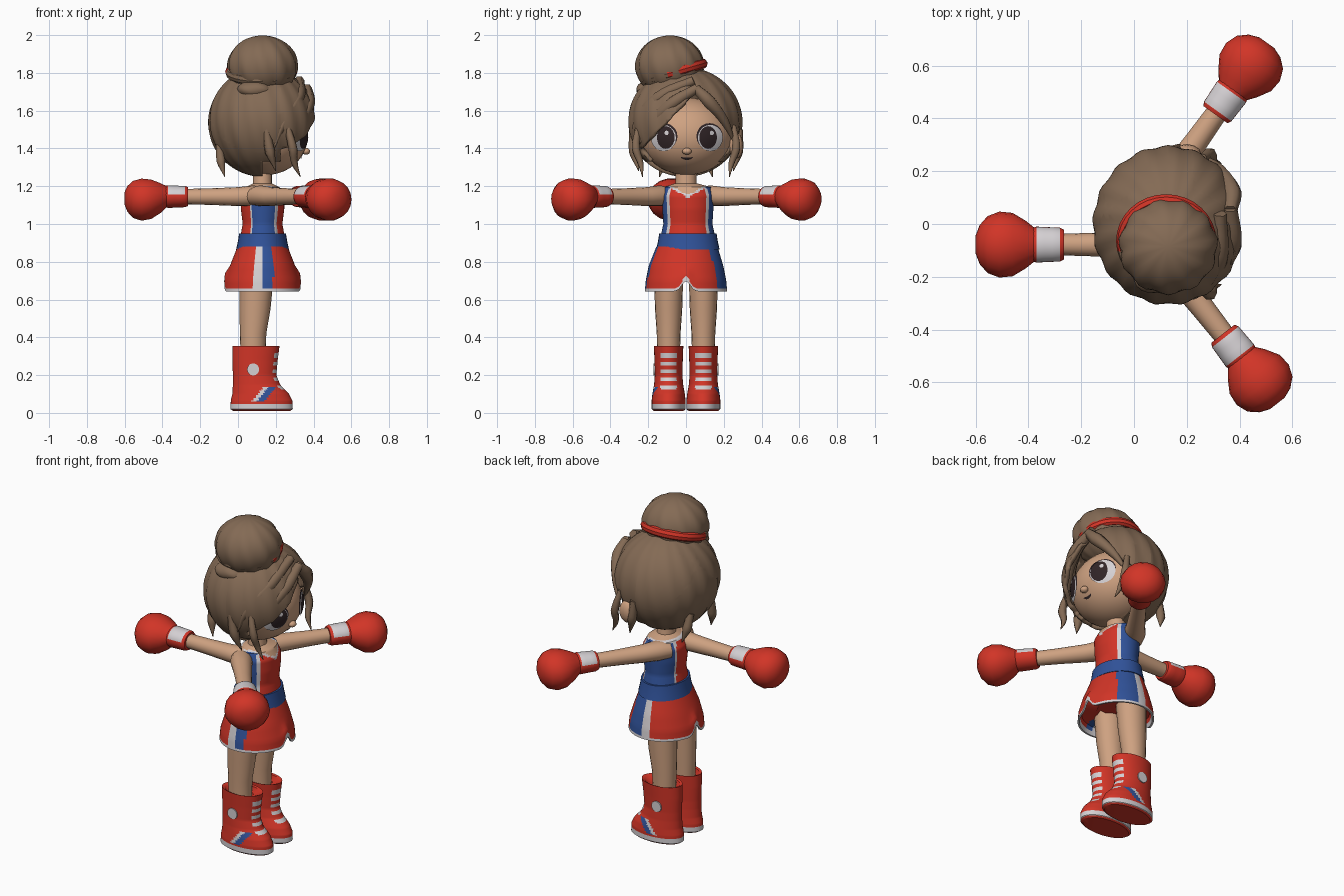
import bpy, bmesh, math
from mathutils import Matrix, Vector

if "Cube" in bpy.data.objects:
    bpy.data.objects.remove(bpy.data.objects["Cube"])

COL = {"red": (0.64, 0.035, 0.02), "hair_brown": (0.23, 0.145, 0.09), "skin": (0.62, 0.36, 0.22),
       "blue": (0.03, 0.085, 0.32), "off_white": (0.66, 0.63, 0.65), "dark": (0.03, 0.018, 0.02)}
NAMES = list(COL)
MATS = []
for n, c in COL.items():
    m = bpy.data.materials.new(n)
    m.diffuse_color = (*c, 1)
    m.use_nodes = True
    m.node_tree.nodes["Principled BSDF"].inputs["Base Color"].default_value = m.diffuse_color
    MATS.append(m)
CX = 0.13  # body axis in x


def finish(name, bm, color, matrix=None, angle=35):
    """color is a colour name or a rule: face centre -> colour name."""
    for f in bm.faces:
        c = color if isinstance(color, str) else color(f.calc_center_median())
        f.material_index = NAMES.index(c)
    if matrix:
        bmesh.ops.transform(bm, matrix=matrix, verts=bm.verts)
    me = bpy.data.meshes.new(name)
    bm.to_mesh(me)
    bm.free()
    for m in MATS:
        me.materials.append(m)
    ob = bpy.data.objects.new(name, me)
    bpy.context.collection.objects.link(ob)
    bpy.ops.object.select_all(action='DESELECT')
    ob.select_set(True)
    bpy.context.view_layer.objects.active = ob
    bpy.ops.object.shade_smooth_by_angle(angle=math.radians(angle))
    return ob


def loft(name, rings, color, n=24, sub=1, matrix=None, deform=None):
    """Stack of ellipses (x, y, z, rx, ry), capped at both ends."""
    full = []
    for a, b in zip(rings, rings[1:]):
        full += [[p + (q - p) * i / sub for p, q in zip(a, b)] for i in range(sub)]
    full.append(rings[-1])
    bm = bmesh.new()
    loops = []
    for x, y, z, rx, ry in full:
        loops.append([bm.verts.new((x + rx * math.cos(2 * math.pi * i / n),
                                    y + ry * math.sin(2 * math.pi * i / n), z)) for i in range(n)])
    for a, b in zip(loops, loops[1:]):
        for i in range(n):
            bm.faces.new((a[i], a[(i + 1) % n], b[(i + 1) % n], b[i]))
    bm.faces.new(loops[0][::-1])
    bm.faces.new(loops[-1])
    bmesh.ops.recalc_face_normals(bm, faces=bm.faces)
    if deform:
        for v in bm.verts:
            deform(v)
    return finish(name, bm, color, matrix)


def ball(name, center, radii, color, seg=24, ridges=0, amp=0.0, planes=(), cut=None):
    """Ellipsoid, optionally with combed ridges, sliced by planes and cut away by a rule."""
    bm = bmesh.new()
    bmesh.ops.create_uvsphere(bm, u_segments=seg, v_segments=seg * 2 // 3, radius=1)
    for v in bm.verts:
        az = math.atan2(v.co.y, v.co.x)
        k = 1 + amp * math.sin(ridges * az + 3 * v.co.z) * (1 - v.co.z ** 2)
        v.co = Vector([c + r * p * k for c, r, p in zip(center, radii, v.co)])
    for co, no in planes:
        bmesh.ops.bisect_plane(bm, geom=bm.verts[:] + bm.edges[:] + bm.faces[:], plane_co=co, plane_no=no)
    if cut:
        bmesh.ops.delete(bm, geom=[f for f in bm.faces if cut(f.calc_center_median())], context='FACES')
    return finish(name, bm, color)


def lock(name, pts, r=0.03):
    """Tapered strand of hair."""
    cu = bpy.data.curves.new(name, 'CURVE')
    cu.dimensions = '3D'
    cu.bevel_depth = r
    cu.bevel_resolution = 1
    cu.resolution_u = 5
    cu.use_fill_caps = True
    sp = cu.splines.new('BEZIER')
    sp.bezier_points.add(len(pts) - 1)
    for i, (bp, p) in enumerate(zip(sp.bezier_points, pts)):
        bp.co = p
        bp.handle_left_type = bp.handle_right_type = 'AUTO'
        bp.radius = max(0.08, math.sin(math.pi * (0.25 + 0.75 * i / (len(pts) - 1))))
    cu.materials.append(MATS[NAMES.index("hair_brown")])
    bpy.context.collection.objects.link(bpy.data.objects.new(name, cu))


# head, ear, nose, neck
FC, FR = (0.15, 0.005, 1.465), (0.22, 0.245, 0.205)
ball("head", FC, FR, "skin", 32)
ball("ear", (0.2, 0.265, 1.415), (0.055, 0.038, 0.068), "skin", 12)
ball("nose", (0.36, 0.005, 1.385), (0.022, 0.025, 0.018), "skin", 12)
loft("neck", [(CX, 0, 1.16, 0.06, 0.065), (CX, 0, 1.22, 0.05, 0.055), (CX, 0, 1.32, 0.05, 0.055)], "skin", 16)


def patch(name, y0, z0, ry, rz, off, color, bend=0.0):
    """Painted disc that follows the curve of the face."""
    bm = bmesh.new()

    def put(y, z):
        z += bend * ((y - y0) / ry) ** 2
        s = 1 - ((y - FC[1]) / FR[1]) ** 2 - ((z - FC[2]) / FR[2]) ** 2
        return bm.verts.new((FC[0] + FR[0] * math.sqrt(max(s, 0)) + off, y, z))
    mid, prev, n = put(y0, z0), None, 20
    for k in (0.35, 0.7, 1):
        ring = [put(y0 + k * ry * math.cos(2 * math.pi * i / n), z0 + k * rz * math.sin(2 * math.pi * i / n))
                for i in range(n)]
        for i in range(n):
            j = (i + 1) % n
            bm.faces.new((prev[i], ring[i], ring[j], prev[j]) if prev else (mid, ring[i], ring[j]))
        prev = ring
    finish(name, bm, color)


# eyes and mouth
for s in (-1, 1):
    y = 0.005 + s * 0.12
    patch("eye_lash", y, 1.464, 0.07, 0.07, 0.004, "dark")
    patch("eye_white", y + s * 0.004, 1.455, 0.066, 0.07, 0.007, "off_white")
    patch("eye_iris", y - s * 0.008, 1.458, 0.047, 0.06, 0.010, "dark")
    patch("eye_glint", y + 0.012, 1.482, 0.011, 0.012, 0.013, "off_white")
patch("mouth", 0.005, 1.345, 0.032, 0.006, 0.005, "dark", 0.008)


# hair cap with a clean opening for the face
SL = 1.05


def face_opening(c):
    if c.x > 0.13 and c.z < 1.33:
        return True
    return c.x > 0.225 and c.z < 1.70 - SL * abs(c.y - 0.05)


hair = ball("hair_cap", (CX, -0.005, 1.54), (0.285, 0.3, 0.29), "hair_brown", 72, 17, 0.015,
            [((0.13, 0, 0), (1, 0, 0)), ((0.225, 0, 0), (1, 0, 0)), ((0, 0, 1.33), (0, 0, 1)),
             ((0, 0.05, 1.70), (0, SL, 1)), ((0, 0.05, 1.70), (0, -SL, 1))], face_opening)
sol = hair.modifiers.new("thickness", 'SOLIDIFY')
sol.thickness = 0.025
sol.offset = -1

# bun, knot and hair band
ball("hair_bun", (CX, -0.085, 1.835), (0.185, 0.18, 0.163), "hair_brown", 40, 11, 0.03)
ball("bun_knot", (0.09, -0.19, 1.71), (0.1, 0.075, 0.05), "hair_brown", 20, 5, 0.05)
bm = bmesh.new()
N, M = 32, 8
g = [[bm.verts.new(((0.17 + 0.02 * math.cos(b)) * math.cos(a), (0.165 + 0.02 * math.cos(b)) * math.sin(a),
                    0.026 * math.sin(b))) for b in [2 * math.pi * j / M for j in range(M)]]
     for a in [2 * math.pi * i / N for i in range(N)]]
for i in range(N):
    for j in range(M):
        bm.faces.new((g[i][j], g[(i + 1) % N][j], g[(i + 1) % N][(j + 1) % M], g[i][(j + 1) % M]))
finish("hair_band", bm, lambda c: "red" if c.y > -0.02 else "hair_brown",
       Matrix.Translation((0.122, -0.065, 1.805)) @ Matrix.Rotation(math.radians(16), 4, 'X'))

# fringe and loose strands
lock("fringe_left", [(0.365, 0.06, 1.72), (0.37, -0.07, 1.64), (0.325, -0.18, 1.53), (0.27, -0.25, 1.42)], 0.038)
lock("fringe_left_outer", [(0.325, 0.04, 1.76), (0.315, -0.14, 1.67), (0.235, -0.255, 1.53), (0.19, -0.275, 1.4)], 0.038)
lock("fringe_right", [(0.365, 0.05, 1.72), (0.37, 0.12, 1.65), (0.325, 0.2, 1.55), (0.26, 0.26, 1.42)], 0.038)
for s in (-1, 1):
    lock("side_strand", [(0.26, s * 0.25, 1.52), (0.29, s * 0.265, 1.4), (0.3, s * 0.24, 1.32), (0.33, s * 0.23, 1.25)], 0.024)
    lock("ear_strand", [(0.15, s * 0.28, 1.5), (0.17, s * 0.275, 1.38), (0.2, s * 0.25, 1.28)], 0.03)
    lock("nape_strand", [(-0.1, s * 0.1, 1.42), (-0.09, s * 0.12, 1.33), (-0.07, s * 0.14, 1.25)], 0.028)


# torso: red top, blue side panels, white trims
def top_color(c):
    az = math.degrees(math.atan2(c.y, c.x - CX))
    edge = 1.14 + 0.55 * abs(c.y - 0.01) if abs(az) < 90 else 1.19
    if c.z > edge:
        return "off_white" if c.z < edge + 0.012 else "skin"
    lo, hi = (58, 150) if az > 0 else (53, 120)
    if abs(abs(az) - lo) < 4 or abs(abs(az) - hi) < 4:
        return "off_white"
    return "blue" if lo < abs(az) < hi else "red"


loft("torso", [(CX, 0.01, 0.93, 0.118, 0.145), (CX, 0.01, 1.0, 0.105, 0.13), (CX, 0.01, 1.08, 0.115, 0.135),
               (CX, 0.01, 1.15, 0.115, 0.138), (CX, 0.01, 1.195, 0.09, 0.122), (CX, 0, 1.215, 0.05, 0.06)],
     top_color, 72, 6)
loft("belt", [(CX, 0.01, 0.865, 0.14, 0.168), (CX, 0.01, 0.91, 0.13, 0.158), (CX, 0.01, 0.95, 0.124, 0.152)], "blue", 32)


# shorts with side stripes and white hem
def notch(y, z):
    return 0.055 * math.exp(-(y / 0.03) ** 2) * min(1, max(0, (0.78 - z) / 0.11))


def shorts_color(c):
    az = math.degrees(math.atan2(c.y, c.x - CX))
    if math.hypot(c.x - CX, c.y) < 0.13:
        return "red"
    if c.z < 0.663 + notch(c.y, 0.66):
        return "off_white"
    if 52 < az < 85 or -90 < az < -74:
        return "blue"
    return "off_white" if 85 < az < 98 or -104 < az < -90 else "red"


def split_legs(v):
    v.co.z += notch(v.co.y, v.co.z)


loft("shorts", [(CX, 0, 0.70, 0.1, 0.12), (CX, 0, 0.69, 0.18, 0.195), (CX, 0, 0.643, 0.193, 0.208),
                (CX, 0, 0.643, 0.203, 0.218), (CX, 0, 0.70, 0.198, 0.213), (CX, 0, 0.78, 0.172, 0.197),
                (CX, 0.005, 0.88, 0.133, 0.162)], shorts_color, 72, 4, deform=split_legs)

# legs and boots
for s in (-1, 1):
    y = s * 0.092
    loft("leg", [(0.08, y, 0.3, 0.066, 0.06), (0.08, y, 0.42, 0.07, 0.063), (0.09, y, 0.55, 0.082, 0.072),
                 (0.1, y, 0.75, 0.092, 0.078)], "skin", 20)

    def boot_color(c, y=y, s=s):
        if 0.018 < c.z < 0.05:
            return "off_white"
        d = c.y - y
        # lace bars over the instep
        if c.x > 0.13 and 0.12 < c.z < 0.33 and abs(d) < 0.043 and (c.z / 0.042) % 1 < 0.45:
            return "off_white"
        k = c.x - 0.13 - 0.8 * (c.z - 0.09)
        if d * s > 0.045 and 0.06 < c.z < 0.135 and abs(k) < 0.032:
            return "blue" if k > -0.008 else "off_white"
        return "red"

    loft("boot", [(0.125, y, 0.01, 0.15, 0.078), (0.125, y, 0.02, 0.165, 0.09), (0.125, y, 0.065, 0.163, 0.09),
                  (0.12, y, 0.1, 0.15, 0.086), (0.098, y, 0.15, 0.125, 0.077), (0.088, y, 0.2, 0.115, 0.073),
                  (0.09, y, 0.28, 0.12, 0.075), (0.095, y, 0.355, 0.125, 0.078), (0.095, y, 0.35, 0.11, 0.068),
                  (0.085, y, 0.32, 0.07, 0.063)], boot_color, 72, 8)
    # round badge on the outer side
    bm = bmesh.new()
    bmesh.ops.create_cone(bm, cap_ends=True, segments=16, radius1=0.032, radius2=0.032, depth=0.008)
    finish("boot_badge", bm, "off_white",
           Matrix.Translation((0.08, y + s * 0.075, 0.23)) @ Matrix.Rotation(math.pi / 2, 4, 'X'))

# three arms with cuffs and padded gloves, built along local z with local y up
for bx, by, deg in ((0.12, 0.15, 54.5), (0.137, -0.16, -52), (0.06, -0.078, 180)):
    c, s = math.cos(math.radians(deg)), math.sin(math.radians(deg))
    mx = Matrix(((-s, 0, c, bx), (c, 0, s, by), (0, 1, 0, 1.145), (0, 0, 0, 1)))
    loft("arm", [(0, 0, -0.1, 0.05, 0.045), (0, 0.005, -0.03, 0.062, 0.055), (0, 0, 0.06, 0.052, 0.05),
                 (0, 0, 0.2, 0.045, 0.044), (0, 0, 0.36, 0.04, 0.04)], "skin", 16, matrix=mx)
    # white patch on the top and upper sides of each cuff
    loft("cuff", [(0, 0, 0.325, 0.056, 0.05), (0, 0, 0.34, 0.064, 0.056), (0, 0, 0.43, 0.068, 0.06),
                  (0, 0, 0.45, 0.062, 0.055)],
         lambda p: "off_white" if p.y > 0.014 and 0.34 < p.z < 0.43 else "red", 32, 3, matrix=mx)
    loft("glove", [(0, 0, 0.435, 0.062, 0.055), (0, -0.008, 0.47, 0.09, 0.08), (0, -0.014, 0.52, 0.12, 0.106),
                   (0, -0.016, 0.57, 0.125, 0.113), (0, -0.015, 0.615, 0.108, 0.1), (0, -0.012, 0.645, 0.074, 0.07),
                   (0, -0.01, 0.66, 0.035, 0.035)], "red", 18, matrix=mx)
